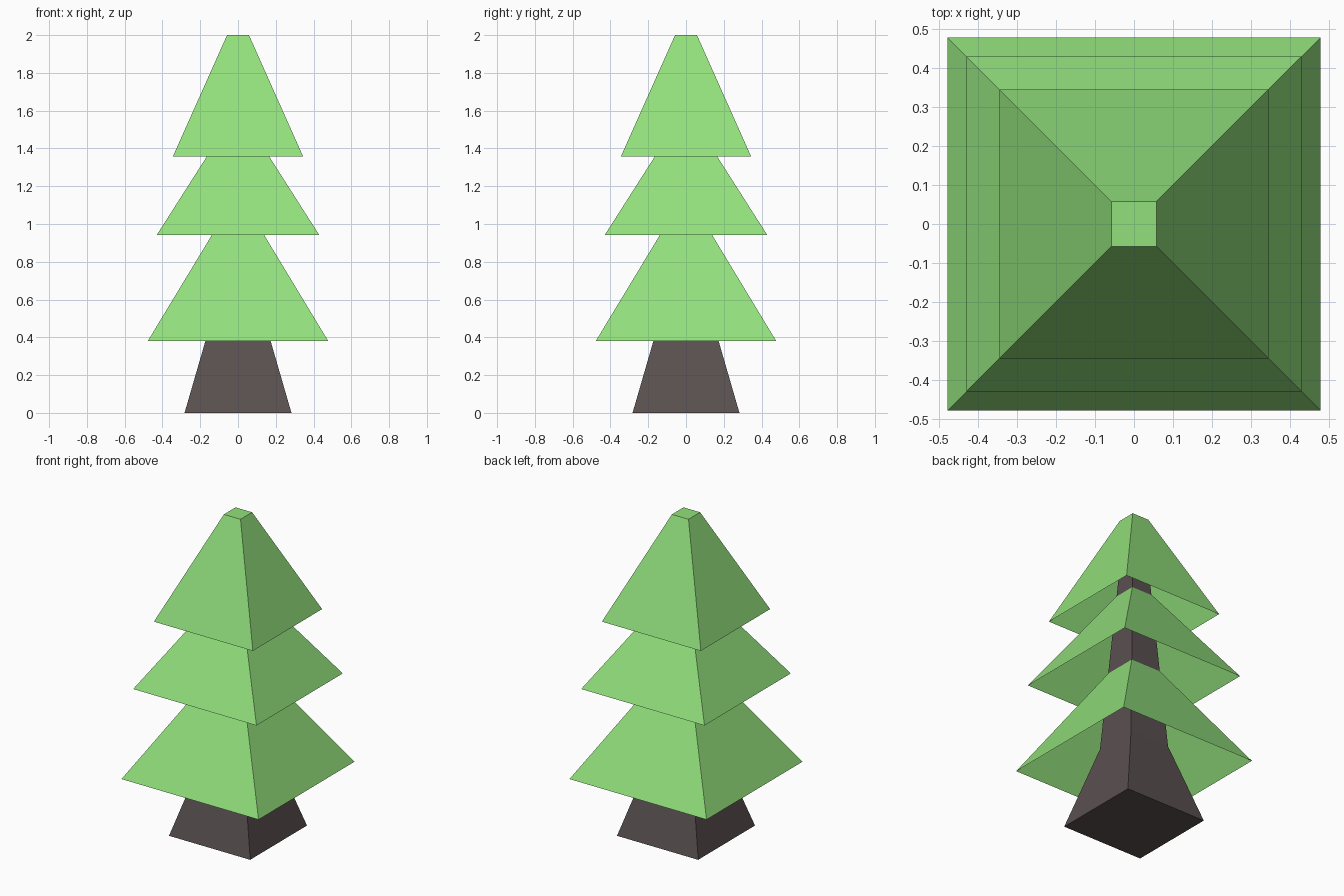
import bpy
import bmesh

if "Cube" in bpy.data.objects:
    bpy.data.objects.remove(bpy.data.objects["Cube"])


def material(name, srgb):
    """Flat colour given as 0-255 sRGB, stored as linear values."""
    lin = [((c / 255 + 0.055) / 1.055) ** 2.4 for c in srgb]
    mat = bpy.data.materials.new(name)
    mat.diffuse_color = (*lin, 1.0)
    mat.use_nodes = True
    mat.node_tree.nodes["Principled BSDF"].inputs["Base Color"].default_value = mat.diffuse_color
    return mat


def square_loft(name, sections, mat, cap_bottom, cap_top):
    """Stack square rings given as (z, half width) and skin them."""
    bm = bmesh.new()
    rings = [[bm.verts.new((sx * h, sy * h, z))
              for sx, sy in ((-1, -1), (1, -1), (1, 1), (-1, 1))]
             for z, h in sections]
    for low, high in zip(rings, rings[1:]):
        for i in range(4):
            j = (i + 1) % 4
            bm.faces.new((low[i], low[j], high[j], high[i]))
    if cap_bottom:
        bm.faces.new(rings[0][::-1])
    if cap_top:
        bm.faces.new(rings[-1])
    mesh = bpy.data.meshes.new(name)
    bm.to_mesh(mesh)
    bm.free()
    mesh.materials.append(mat)
    obj = bpy.data.objects.new(name, mesh)
    bpy.context.collection.objects.link(obj)
    return obj


green = material("leaf green", (146, 224, 124))
brown = material("bark brown", (90, 80, 80))

# Trunk: flared foot, then a slim taper up through all tiers
square_loft("trunk", [(0, 0.283), (0.5, 0.138), (1.9, 0.044)], brown, True, True)

# Foliage: hollow skirts open underneath, the lower two closing on the trunk
square_loft("lower_foliage", [(0.38, 0.478), (1.0, 0.103)], green, False, False)
square_loft("middle_foliage", [(0.942, 0.43), (1.5, 0.074)], green, False, False)
square_loft("top_foliage", [(1.357, 0.345), (2.0, 0.058)], green, False, True)
